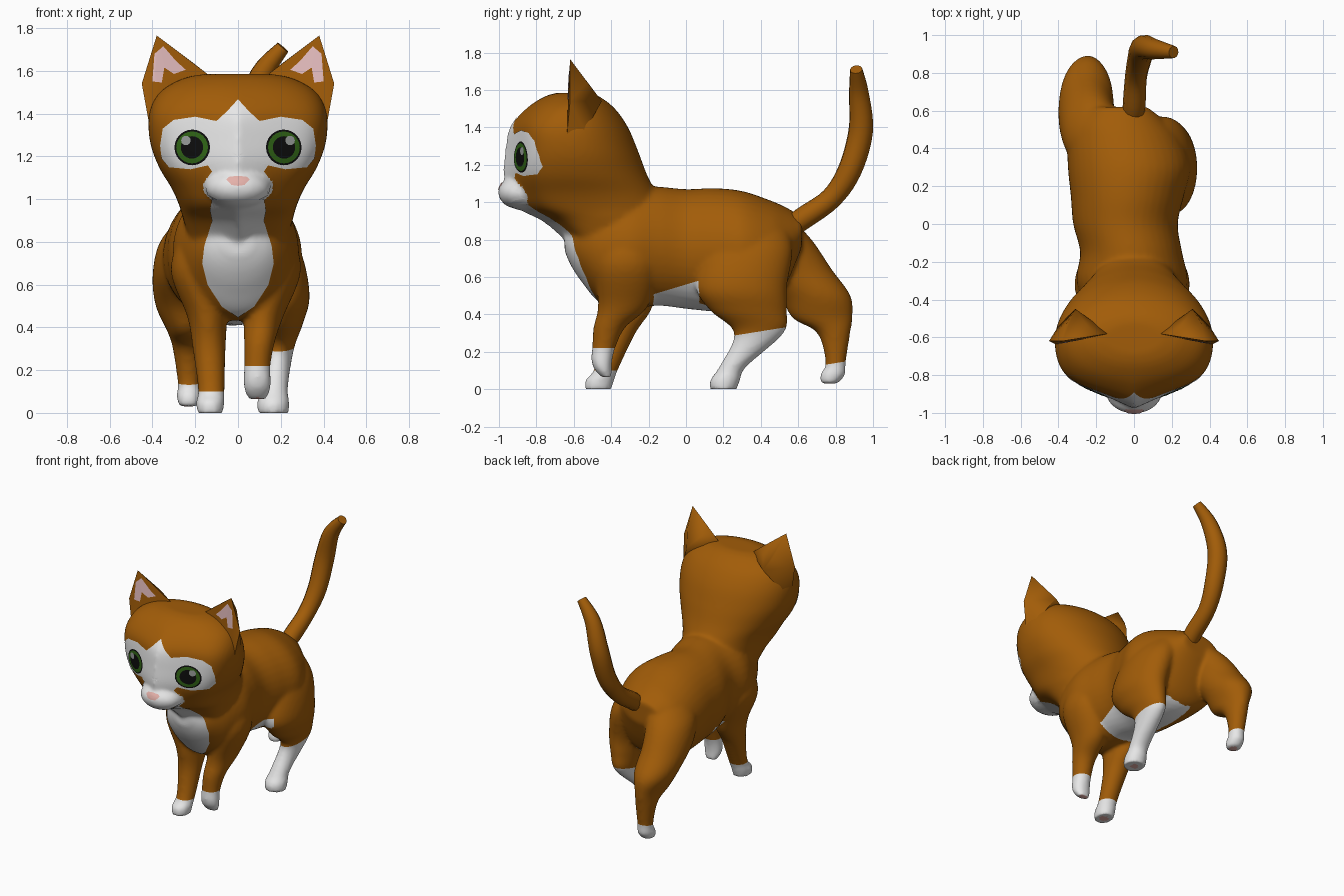
import bpy, bmesh, math
from mathutils import Vector
from mathutils.bvhtree import BVHTree

if "Cube" in bpy.data.objects:
    bpy.data.objects.remove(bpy.data.objects["Cube"])


def material(name, r, g, b):
    m = bpy.data.materials.new(name)
    m.diffuse_color = (r, g, b, 1)
    m.use_nodes = True
    m.node_tree.nodes["Principled BSDF"].inputs["Base Color"].default_value = m.diffuse_color
    return m


GINGER = material("ginger fur", 0.36, 0.108, 0.0025)
WHITE = material("white fur", 0.80, 0.80, 0.80)
EAR_PINK = material("ear pink", 0.80, 0.52, 0.53)
NOSE_PINK = material("nose pink", 0.78, 0.44, 0.40)
GREEN = material("eye green", 0.03, 0.13, 0.008)
BLACK = material("pupil black", 0.004, 0.004, 0.004)
GREY = material("eye glint grey", 0.32, 0.34, 0.33)


def finish(name, bm, mats, angle=180):
    bmesh.ops.recalc_face_normals(bm, faces=bm.faces[:])
    me = bpy.data.meshes.new(name)
    bm.to_mesh(me)
    bm.free()
    for m in mats:
        me.materials.append(m)
    me.polygons.foreach_set("use_smooth", [True] * len(me.polygons))
    me.set_sharp_from_angle(angle=math.radians(angle))
    ob = bpy.data.objects.new(name, me)
    bpy.context.collection.objects.link(ob)
    return ob


def smooth_rows(rows, k=5):
    """Catmull-Rom resampling of a list of equal-length tuples."""
    out = []
    for i in range(len(rows) - 1):
        p = [rows[max(i - 1, 0)], rows[i], rows[i + 1], rows[min(i + 2, len(rows) - 1)]]
        for s in range(k):
            t = s / k
            out.append(tuple(
                0.5 * (2 * b + (c - a) * t + (2 * a - 5 * b + 4 * c - d) * t * t
                       + (3 * b - a - 3 * c + d) * t ** 3)
                for a, b, c, d in zip(*p)))
    out.append(tuple(rows[-1]))
    return out


def loft(bm, rows, axis="z", n=40, wedge=False):
    """Skin ellipses (x, y, z, a, b) across an axis; wedge gives a V-shaped front."""
    rings = []
    for x, y, z, a, b in smooth_rows(rows):
        ring = []
        for i in range(n):
            c, s = math.cos(math.tau * i / n), math.sin(math.tau * i / n)
            if wedge and s < 0:
                w = min(max((1.56 - z) / 0.2, 0), 1)
                s = s * (1 - w) - w * (1 - 0.46 * abs(c)) * math.sqrt(max(1 - c ** 10, 0))
            co = (x + a * c, y + b * s, z) if axis == "z" else (x + a * c, y, z + b * s)
            ring.append(bm.verts.new(co))
        rings.append(ring)
    for r0, r1 in zip(rings, rings[1:]):
        for i in range(n):
            bm.faces.new((r0[i], r0[(i + 1) % n], r1[(i + 1) % n], r1[i]))
    bm.faces.new(rings[0])
    bm.faces.new(rings[-1])


skin = bmesh.new()
# Torso
loft(skin, [
    (0, -0.645, 0.80, 0.07, 0.06), (0, -0.61, 0.78, 0.14, 0.12), (0, -0.55, 0.77, 0.20, 0.20),
    (0, -0.45, 0.755, 0.255, 0.295), (-0.01, -0.30, 0.755, 0.295, 0.325),
    (-0.015, -0.15, 0.765, 0.27, 0.318), (-0.045, 0.0, 0.75, 0.277, 0.32),
    (-0.035, 0.15, 0.745, 0.30, 0.33), (-0.025, 0.30, 0.735, 0.325, 0.325),
    (-0.05, 0.45, 0.73, 0.30, 0.28), (-0.07, 0.54, 0.77, 0.24, 0.20),
    (-0.07, 0.62, 0.84, 0.14, 0.08)], "y")
# Head and neck: height, front, back, half width
loft(skin, [(0, (f + b) / 2, z, w, (b - f) / 2) for z, f, b, w in [
    (1.585, -0.69, -0.52, 0.16), (1.563, -0.76, -0.46, 0.26), (1.50, -0.855, -0.38, 0.365),
    (1.40, -0.94, -0.31, 0.415), (1.27, -0.965, -0.255, 0.412), (1.15, -0.975, -0.21, 0.37),
    (1.05, -0.95, -0.16, 0.31), (0.97, -0.90, -0.12, 0.275), (0.90, -0.765, -0.12, 0.255),
    (0.78, -0.625, -0.20, 0.22)]], n=80, wedge=True)
# Muzzle
MUZZLE, RADII = Vector((0, -0.88, 1.052)), (0.15, 0.122, 0.088)
for v in bmesh.ops.create_uvsphere(skin, u_segments=32, v_segments=20, radius=1)["verts"]:
    v.co = MUZZLE + Vector(c * r for c, r in zip(v.co, RADII))
# Legs: front left, front right, hind left, hind right, from paw upwards
loft(skin, [
    (-0.13, -0.47, -0.003, 0.06, 0.07), (-0.13, -0.46, 0.05, 0.066, 0.077),
    (-0.125, -0.425, 0.11, 0.062, 0.064), (-0.135, -0.36, 0.30, 0.077, 0.09),
    (-0.145, -0.32, 0.45, 0.092, 0.145), (-0.19, -0.32, 0.67, 0.125, 0.17),
    (-0.15, -0.32, 0.88, 0.10, 0.12)])
loft(skin, [
    (0.09, -0.425, 0.065, 0.042, 0.03), (0.09, -0.445, 0.11, 0.062, 0.047),
    (0.09, -0.45, 0.16, 0.064, 0.057), (0.09, -0.44, 0.22, 0.062, 0.062),
    (0.10, -0.41, 0.33, 0.072, 0.085), (0.12, -0.335, 0.45, 0.092, 0.135),
    (0.175, -0.32, 0.67, 0.12, 0.165), (0.14, -0.32, 0.88, 0.10, 0.12)])
loft(skin, [
    (-0.23, 0.765, 0.03, 0.047, 0.047), (-0.23, 0.785, 0.08, 0.057, 0.067),
    (-0.23, 0.80, 0.14, 0.052, 0.054), (-0.235, 0.79, 0.30, 0.07, 0.088),
    (-0.24, 0.73, 0.38, 0.09, 0.16), (-0.25, 0.69, 0.50, 0.135, 0.19),
    (-0.25, 0.57, 0.64, 0.15, 0.21), (-0.22, 0.48, 0.79, 0.15, 0.20),
    (-0.15, 0.42, 0.91, 0.13, 0.15)])
loft(skin, [
    (0.165, 0.20, -0.003, 0.072, 0.07), (0.165, 0.21, 0.05, 0.075, 0.08),
    (0.17, 0.25, 0.12, 0.064, 0.072), (0.19, 0.39, 0.30, 0.072, 0.132),
    (0.20, 0.335, 0.42, 0.105, 0.205), (0.20, 0.295, 0.55, 0.135, 0.245),
    (0.15, 0.33, 0.75, 0.145, 0.24), (0.07, 0.35, 0.91, 0.12, 0.18)])

# Fuse the parts into one soft skin
body = finish("body", skin, [GINGER, WHITE])
rm = body.modifiers.new("fuse", "REMESH")
rm.mode, rm.voxel_size = "VOXEL", 0.013
sm = body.modifiers.new("soften", "SMOOTH")
sm.factor, sm.iterations = 0.5, 8
fused = bpy.data.meshes.new_from_object(body.evaluated_get(bpy.context.evaluated_depsgraph_get()))
bpy.data.objects.remove(body)
bm = bmesh.new()
bm.from_mesh(fused)
for v in bm.verts:
    if v.co.z < 0.008:
        v.co.z = 0
# White socks and belly: cut the skin on a plane and colour the lower side
for point, normal, inside in [
        ((0, 0, 0.10), (0, 0, 1), lambda c: c.x < 0 and c.y < 0 and c.z < 0.2),
        ((0, 0, 0.22), (0, 0, 1), lambda c: c.x > 0 and c.y < 0 and c.z < 0.3),
        ((0, 0.8, 0.14), (0, -0.16, 1), lambda c: c.x < 0 and c.y > 0.4 and c.z < 0.25),
        ((0, 0.4, 0.31), (0, -0.16, 1), lambda c: c.x > 0 and c.y > 0 and c.z < 0.42),
        ((0, 0, 0.56), (0, -0.3, 1), lambda c: 0.38 < c.z < 0.65 and
            (-0.17 < c.y < 0.07 or (0 < c.y < 0.45 and -0.12 < c.x < 0.09)))]:
    pt, no = Vector(point), Vector(normal)
    geom = [f for f in bm.faces if inside(f.calc_center_median())]
    geom = geom + list({e for f in geom for e in f.edges}) + list({v for f in geom for v in f.verts})
    bmesh.ops.bisect_plane(bm, geom=geom, plane_co=pt, plane_no=no)
    for f in bm.faces:
        c = f.calc_center_median()
        if inside(c) and (c - pt).dot(no) < 0:
            f.material_index = 1
bm.normal_update()
PADS = [(-0.13, -0.47, 0), (0.09, -0.425, 0.065), (-0.23, 0.765, 0.03), (0.165, 0.2, 0)]
for f in bm.faces:
    c = f.calc_center_median()
    # White muzzle, then pink paw pads
    if sum((d / r) ** 2 for d, r in zip(c - MUZZLE, RADII)) < 1.2 and c.z < 1.11:
        f.material_index = 1
    if f.normal.z < -0.6 and any((c - Vector(p)).length < 0.03 for p in PADS):
        f.material_index = 2
body = finish("body", bm, [GINGER, WHITE, NOSE_PINK])

# Ears
ears = []
for side, sx in (("right", 1), ("left", -1)):
    bm = bmesh.new()
    for x, y, z in [(0.38, -0.62, 1.765), (0.45, -0.62, 1.54), (0.41, -0.64, 1.32),
                    (0.13, -0.58, 1.575), (0.22, -0.58, 1.645), (0.32, -0.62, 1.52),
                    (0.31, -0.45, 1.54), (0.36, -0.53, 1.64), (0.40, -0.54, 1.38)]:
        bm.verts.new((sx * x, y, z))
    bmesh.ops.convex_hull(bm, input=bm.verts[:])
    ears.append(finish(side + "_ear", bm, [GINGER], 75))

# Tail
cu = bpy.data.curves.new("tail", "CURVE")
cu.dimensions = "3D"
cu.bevel_depth, cu.bevel_resolution, cu.use_fill_caps = 1.0, 4, True
path = smooth_rows([(-0.01, 0.53, 0.84, 0.05), (0, 0.62, 0.91, 0.06), (0.01, 0.775, 1.02, 0.058),
                    (0.03, 0.875, 1.17, 0.064), (0.05, 0.934, 1.38, 0.066),
                    (0.11, 0.925, 1.58, 0.054), (0.21, 0.91, 1.71, 0.033)])
sp = cu.splines.new("POLY")
sp.points.add(len(path) - 1)
for p, (x, y, z, r) in zip(sp.points, path):
    p.co, p.radius = (x, y, z, 1), r
cu.materials.append(GINGER)
bpy.context.collection.objects.link(bpy.data.objects.new("tail", cu))

# Joined surface on which the painted plates are laid
verts, polys = [], []
for ob in [body] + ears:
    base = len(verts)
    verts += [v.co.copy() for v in ob.data.vertices]
    polys += [[base + i for i in p.vertices] for p in ob.data.polygons]
SURFACE = BVHTree.FromPolygons(verts, polys)


def plate(name, outline, centre, mat, lift, rings=8):
    """Thin patch drawn in (x, z) and pressed onto the front of the model."""
    edge = []
    for (x0, z0), (x1, z1) in zip(outline, outline[1:] + outline[:1]):
        k = max(1, round(math.hypot(x1 - x0, z1 - z0) / 0.015))
        edge += [(x0 + (x1 - x0) * i / k, z0 + (z1 - z0) * i / k) for i in range(k)]
    bm = bmesh.new()

    def press(x, z):
        co, no, _, _ = SURFACE.ray_cast(Vector((x, -3, z)), Vector((0, 1, 0)))
        return bm.verts.new(co + no * lift if co else (x, -0.6, z))

    cx, cz = centre
    mid = press(cx, cz)
    grid = [[press(cx + (x - cx) * t / rings, cz + (z - cz) * t / rings) for x, z in edge]
            for t in range(1, rings + 1)]
    n = len(edge)
    for i in range(n):
        j = (i + 1) % n
        bm.faces.new((mid, grid[0][i], grid[0][j]))
        for a, b in zip(grid, grid[1:]):
            bm.faces.new((a[i], b[i], b[j], a[j]))
    ob = finish(name, bm, [mat])
    if sum(p.normal.y for p in ob.data.polygons) > 0:
        ob.data.flip_normals()


def mirrored(half):
    return half + [(-x, z) for x, z in reversed(half) if x > 0]


def disc(x, z, r):
    return [(x + r * math.cos(math.tau * i / 24), z + r * math.sin(math.tau * i / 24))
            for i in range(24)]


# White face mask, bib and nose
plate("face_mask", mirrored([(0, 1.465), (0.05, 1.41), (0.1, 1.365), (0.2, 1.385), (0.3, 1.37),
      (0.35, 1.33), (0.362, 1.25), (0.355, 1.19), (0.32, 1.15), (0.22, 1.14), (0.14, 1.158),
      (0.12, 1.13), (0.155, 1.08), (0.14, 1.02), (0.08, 0.99), (0, 0.99)]),
      (0, 1.2), WHITE, 0.003, 24)
plate("chest_bib", mirrored([(0, 1.0), (0.12, 1.0), (0.13, 0.95), (0.12, 0.9), (0.155, 0.78),
      (0.165, 0.7), (0.14, 0.6), (0.075, 0.5), (0, 0.45)]), (0, 0.75), WHITE, 0.004, 24)
plate("nose", mirrored([(0, 1.105), (0.04, 1.1), (0.052, 1.088), (0.03, 1.065), (0, 1.06)]),
      (0, 1.085), NOSE_PINK, 0.007)

# Eyes and inner ears
for side, s in (("right", 1), ("left", -1)):
    for part, dx, dz, r, mat, lift in [("eye_rim", 0, 0, 0.083, BLACK, 0.005),
                                       ("iris", 0, 0, 0.074, GREEN, 0.0065),
                                       ("pupil", 0, 0, 0.052, BLACK, 0.008),
                                       ("glint", 0.028, 0.032, 0.022, GREY, 0.0095)]:
        c = (s * (0.212 + dx), 1.242 + dz)
        plate(f"{side}_{part}", disc(*c, r), c, mat, lift)
    plate(side + "_inner_ear", [(s * x, z) for x, z in [
        (0.35, 1.715), (0.39, 1.68), (0.40, 1.55), (0.357, 1.545), (0.345, 1.615),
        (0.30, 1.585), (0.245, 1.605), (0.29, 1.645)]], (s * 0.352, 1.645), EAR_PINK, 0.004)
